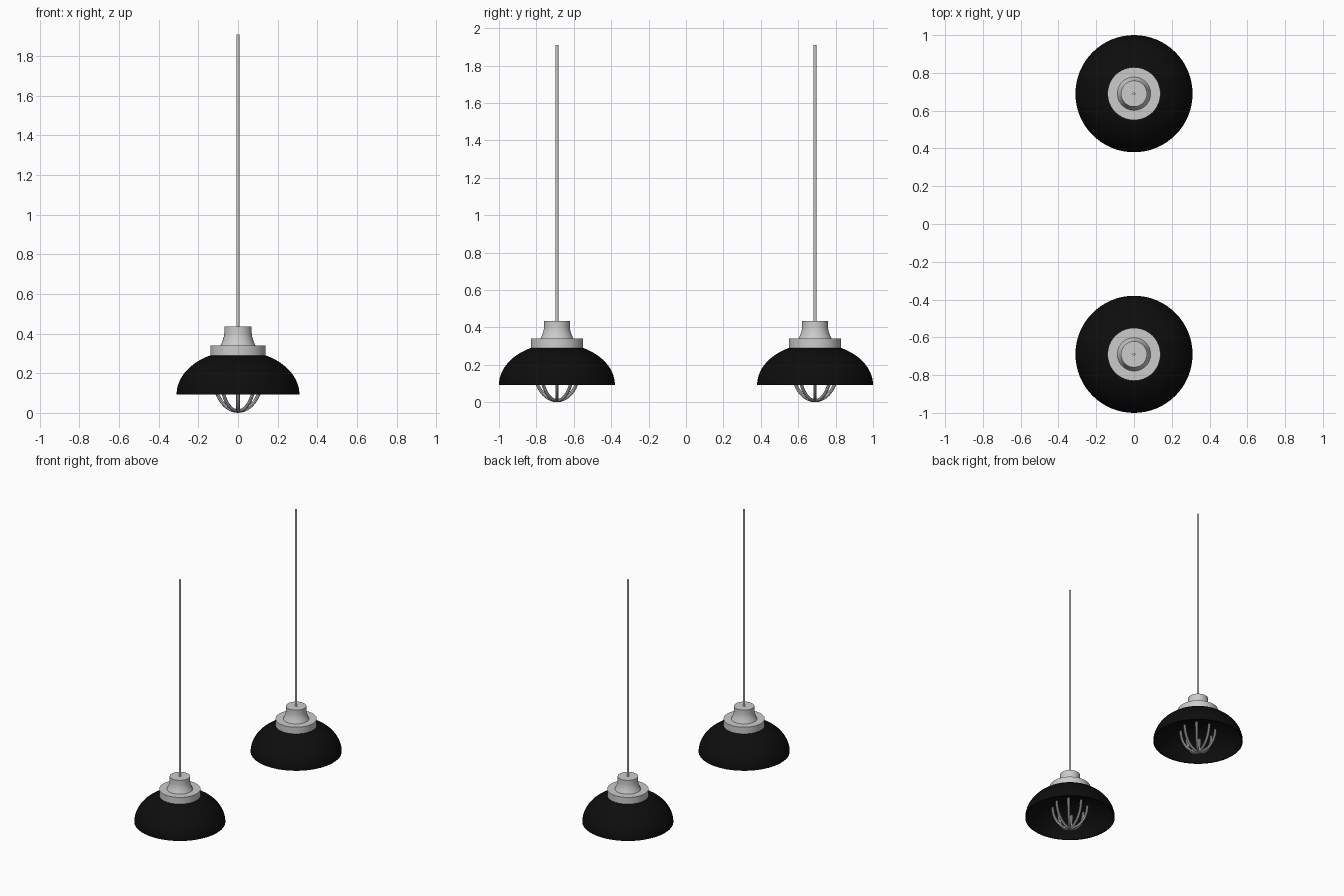
import bpy, bmesh, math
from mathutils import Matrix

if "Cube" in bpy.data.objects:
    bpy.data.objects.remove(bpy.data.objects["Cube"])

black = bpy.data.materials.new("black_enamel")
black.diffuse_color = (0.004, 0.004, 0.004, 1)
black.use_nodes = True
black.node_tree.nodes["Principled BSDF"].inputs["Base Color"].default_value = black.diffuse_color


def finish(ob, y, mat=None):
    ob.location.y = y
    if mat:
        ob.data.materials.append(mat)
    bpy.ops.object.select_all(action='DESELECT')
    ob.select_set(True)
    bpy.context.view_layer.objects.active = ob
    bpy.ops.object.shade_smooth_by_angle(angle=math.radians(35))


def lathe(name, profile, y, sides=64, mat=None, closed=False):
    """Spin an (r, z) profile around the z axis."""
    bm = bmesh.new()
    vs = [bm.verts.new((r, 0, z)) for r, z in profile]
    es = [bm.edges.new(p) for p in zip(vs, vs[1:])]
    if closed:
        es.append(bm.edges.new((vs[-1], vs[0])))
    bmesh.ops.spin(bm, geom=vs + es, axis=(0, 0, 1), cent=(0, 0, 0),
                   angle=math.tau, steps=sides)
    bmesh.ops.remove_doubles(bm, verts=bm.verts, dist=1e-5)
    bmesh.ops.recalc_face_normals(bm, faces=bm.faces)
    me = bpy.data.meshes.new(name)
    bm.to_mesh(me)
    bm.free()
    ob = bpy.data.objects.new(name, me)
    bpy.context.collection.objects.link(ob)
    finish(ob, y, mat)


def arc(a, b, z, start, end, n):
    """Elliptical arc as (r, z) points, angles in degrees."""
    ts = [math.radians(start + (end - start) * i / n) for i in range(n + 1)]
    return [(a * math.cos(t), z + b * math.sin(t)) for t in ts]


def cage(name, y, ribs=8):
    """Bent wires meeting under the lamp."""
    cu = bpy.data.curves.new(name, 'CURVE')
    cu.dimensions = '3D'
    cu.bevel_depth = 0.009
    cu.bevel_resolution = 2
    cu.use_fill_caps = True
    path = arc(0.12, 0.171, 0.18, -180, 0, 24)
    for k in range(ribs // 2):
        rot = Matrix.Rotation(math.tau * k / ribs, 3, 'Z')
        sp = cu.splines.new('POLY')
        sp.points.add(len(path) - 1)
        for p, (r, z) in zip(sp.points, path):
            x, yy, _ = rot.col[0]
            p.co = (r * x, r * yy, z, 1)
    tmp = bpy.data.objects.new(name + "_path", cu)
    me = bpy.data.meshes.new_from_object(tmp)
    bpy.data.objects.remove(tmp)
    ob = bpy.data.objects.new(name, me)
    bpy.context.collection.objects.link(ob)
    finish(ob, y)


for side, y in (("front", -0.69), ("back", 0.69)):
    # domed shade, a thin shell open below
    outer = arc(0.31, 0.222, 0.092, 0, 63, 20)
    inner = arc(0.302, 0.214, 0.092, 63, 0, 20)
    lathe(side + "_shade", outer + [(0, 0.29), (0, 0.282)] + inner, y,
          mat=black, closed=True)
    # collar on top of the shade
    lathe(side + "_collar", [(0, 0.285), (0.14, 0.285), (0.14, 0.34), (0, 0.34)], y)
    # flared neck
    lathe(side + "_neck", [(0, 0.34), (0.088, 0.34), (0.081, 0.355), (0.075, 0.372),
                           (0.07, 0.39), (0.069, 0.405), (0.069, 0.435), (0, 0.435)], y)
    # hanging rod
    lathe(side + "_rod", [(0, 0.43), (0.0075, 0.43), (0.0075, 1.91), (0, 1.91)], y, sides=16)
    # wire guard
    cage(side + "_wire_guard", y)
